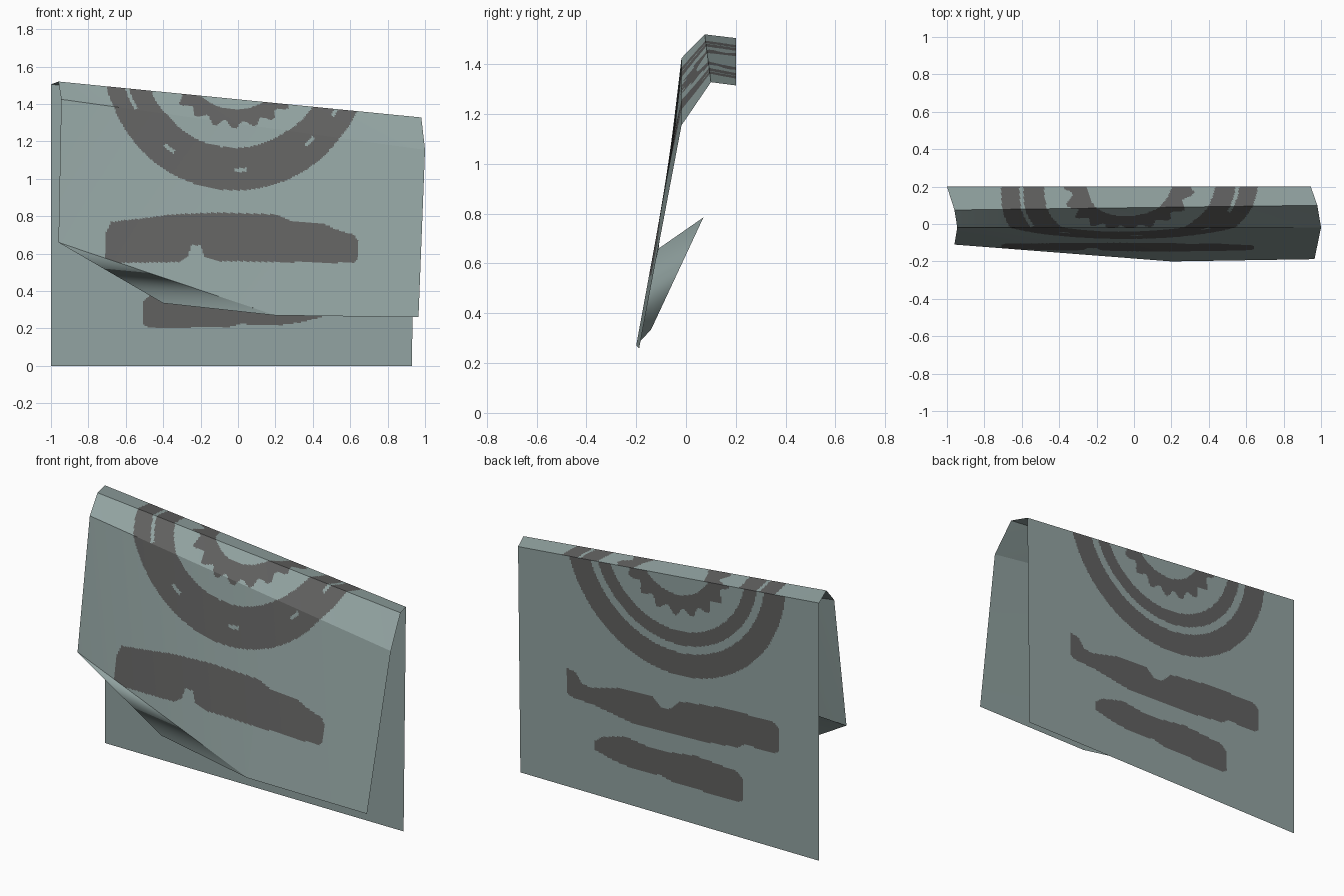
import bpy, math
from mathutils import Vector

if "Cube" in bpy.data.objects:
    bpy.data.objects.remove(bpy.data.objects["Cube"])


def material(name, rgb):
    m = bpy.data.materials.new(name)
    m.diffuse_color = (*rgb, 1)
    m.use_nodes = True
    m.node_tree.nodes["Principled BSDF"].inputs["Base Color"].default_value = m.diffuse_color
    return m


MATS = [material("grey_green_sheet", (0.29, 0.37, 0.36)),
        material("charcoal_print", (0.12, 0.12, 0.118))]


def profile(x, pts):
    """Piecewise linear height at x along a short list of points."""
    for (x0, z0), (x1, z1) in zip(pts, pts[1:]):
        if x0 <= x <= x1:
            return z0 + (z1 - z0) * (x - x0) / (x1 - x0)
    return None


def in_bar(x, z, bar):
    top, bottom = profile(x, bar[0]), profile(x, bar[1])
    return top is not None and bottom is not None and bottom < z < top


def loft(name, rows, segs, rule, cols=240):
    """Dense ruled sheet through polyline rows; rule(x, z, d) picks the print.
    d is the distance down the sheet from its first row."""
    def at(row, t):
        k = min(int(t * (len(row) - 1)), len(row) - 2) if len(row) > 2 else 0
        if len(row) == 3:                       # break point sits at t = 0.6
            k = 0 if t < 0.6 else 1
            u = t / 0.6 if k == 0 else (t - 0.6) / 0.4
        else:
            u = t
        return Vector(row[k]).lerp(Vector(row[k + 1]), u)

    verts, dist = [], []
    for c in range(cols + 1):
        pts = [at(r, c / cols) for r in rows]
        d = 0.0
        verts.append(pts[0])
        dist.append(0.0)
        for a, b, n in zip(pts, pts[1:], segs):
            for i in range(1, n + 1):
                verts.append(a.lerp(b, i / n))
                dist.append(d + (b - a).length * i / n)
            d += (b - a).length
    n = sum(segs) + 1
    faces = [(c * n + r, c * n + r + 1, (c + 1) * n + r + 1, (c + 1) * n + r)
             for c in range(cols) for r in range(n - 1)]
    me = bpy.data.meshes.new(name)
    me.from_pydata(verts, [], faces)
    for m in MATS:
        me.materials.append(m)
    for p, f in zip(me.polygons, faces):
        mid = sum((verts[i] for i in f), Vector()) / 4
        p.material_index = int(rule(mid.x, mid.z, sum(dist[i] for i in f) / 4))
    ob = bpy.data.objects.new(name, me)
    bpy.context.collection.objects.link(ob)
    return ob


def scallop(r, a, inner, outer):
    return inner < r < outer + 0.022 * math.cos(a * 20)


# Printed bars: top and bottom outlines
BACK_BAR = ([(-.74, .70), (-.71, .73), (-.4, .73), (-.1, .69), (-.04, .63), (.02, .62),
             (.07, .67), (.3, .66), (.46, .62), (.53, .62), (.57, .68), (.63, .69)],
            [(-.74, .57), (-.71, .55), (-.52, .55), (-.47, .52), (-.2, .49), (.2, .48),
             (.45, .52), (.61, .53), (.63, .55)])
LOW_BAR = ([(-.51, .34), (-.47, .38), (-.2, .40), (0, .37), (.1, .37), (.25, .39),
            (.4, .35), (.45, .31)],
           [(-.51, .22), (-.48, .205), (-.06, .205), (.02, .225), (.2, .215),
            (.32, .23), (.45, .26)])
FRONT_BAR = ([(-.71, .70), (-.68, .77), (-.5, .79), (-.35, .81), (-.1, .82), (.2, .81),
              (.3, .77), (.45, .765), (.52, .73), (.62, .70), (.64, .67)],
             [(-.71, .57), (-.69, .55), (-.32, .555), (-.27, .58), (-.25, .645), (-.2, .645),
              (-.18, .58), (-.1, .56), (.62, .55), (.64, .57)])


def back_print(x, z, d):
    dx, dz = x + .07, z - 1.555
    r, a = math.hypot(dx, dz), math.atan2(dx, -dz)
    return (.58 < r < .715 or .455 < r < .535 or scallop(r, a, .245, .345)
            or in_bar(x, z, BACK_BAR) or in_bar(x, z, LOW_BAR))


def front_print(x, z, d):
    dx, dd = x + .02, d + .1 * x + .04
    r, a = math.hypot(dx, dd), math.atan2(dx, dd)
    # hairline gap between the two rings, open only near their ends and in flecks
    gap = .572 < r < .592 and (abs(a) > 1.12 or math.sin(a * 9 + 1) > .88)
    return ((.46 < r < .69 and not gap) or scallop(r, a, .23, .335)
            or in_bar(x, z, FRONT_BAR))


# Upright back panel
TOP = [(-1, .2, 1.505), (.945, .2, 1.315)]
loft("back_panel", [TOP, [(-1, .2, 0), (.93, .2, 0)]], [185], back_print)

# Folded top and sloping front panel
P, D = (-.96, -.11, .66), (.2, -.2, .27)
loft("front_panel", [TOP,
                     [(-.96, .075, 1.52), (.98, .1, 1.328)],
                     [(-.945, -.018, 1.425), (1.0, -.018, 1.155)],
                     [P, D, (.965, -.188, .26)]],
     [16, 24, 115], front_print)

# Lower left corner curled up behind the front panel
me = bpy.data.meshes.new("curled_corner")
me.from_pydata([P, (-.4, -.14, .335), D, (-.64, .07, .785)], [], [(0, 1, 2), (0, 3, 1)])
me.materials.append(MATS[0])
for p in me.polygons:
    p.use_smooth = True
bpy.context.collection.objects.link(bpy.data.objects.new("curled_corner", me))
